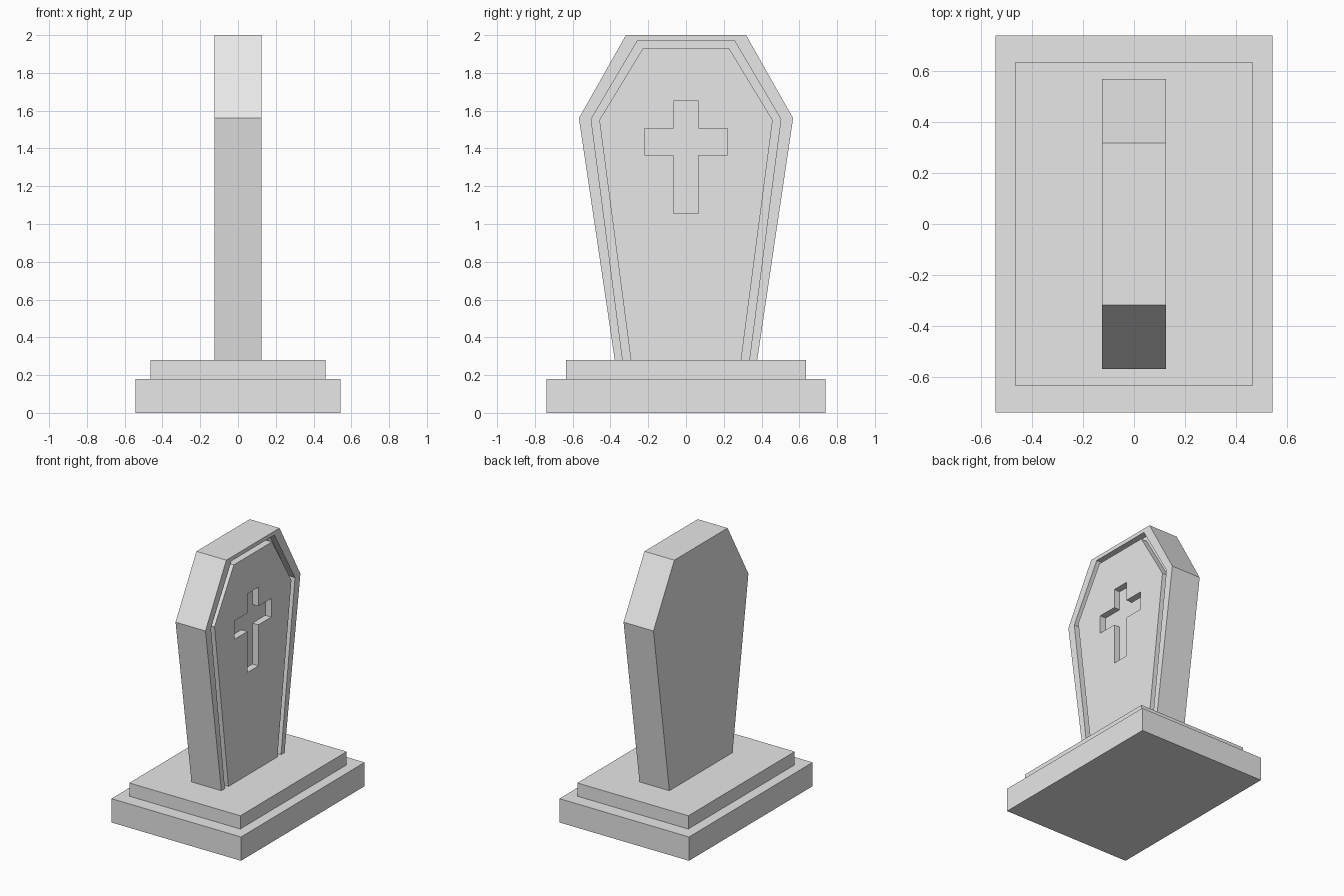
import bpy
import bmesh

cube = bpy.data.objects.get("Cube")
if cube:
    bpy.data.objects.remove(cube, do_unlink=True)

stone = bpy.data.materials.new("grey_stone")
stone.use_nodes = True
stone.diffuse_color = (0.8, 0.8, 0.8, 1)
stone.node_tree.nodes["Principled BSDF"].inputs["Base Color"].default_value = (0.8, 0.8, 0.8, 1)


def prism(name, outline, x0, x1):
    """Extrude a (y, z) outline along x."""
    bm = bmesh.new()
    face = bm.faces.new([bm.verts.new((x0, y, z)) for y, z in outline])
    ext = bmesh.ops.extrude_face_region(bm, geom=[face])
    verts = [v for v in ext["geom"] if isinstance(v, bmesh.types.BMVert)]
    bmesh.ops.translate(bm, verts=verts, vec=(x1 - x0, 0, 0))
    bmesh.ops.recalc_face_normals(bm, faces=bm.faces)
    mesh = bpy.data.meshes.new(name)
    bm.to_mesh(mesh)
    bm.free()
    mesh.materials.append(stone)
    obj = bpy.data.objects.new(name, mesh)
    bpy.context.collection.objects.link(obj)
    return obj


def mirrored(half):
    """Close a right-hand half outline with its mirror image."""
    return half + [(-y, z) for y, z in reversed(half)]


def carve(target, cutter):
    """Cut one solid out of another and discard the cutter."""
    cutter.hide_render = True
    mod = target.modifiers.new("carve", "BOOLEAN")
    mod.operation = "DIFFERENCE"
    mod.solver = "EXACT"
    mod.object = cutter
    bpy.context.view_layer.objects.active = target
    bpy.ops.object.modifier_apply(modifier=mod.name)
    bpy.data.objects.remove(cutter, do_unlink=True)


# Stepped plinth
for name, half_x, half_y, z0, z1 in (("base_step", 0.542, 0.738, 0, 0.18),
                                     ("upper_step", 0.464, 0.635, 0.18, 0.28)):
    prism(name, mirrored([(half_y, z0), (half_y, z1)]), -half_x, half_x)

# Coffin-shaped slab
FACE, DEPTH = 0.125, 0.05
slab = prism("coffin_slab", mirrored([(0.377, 0.28), (0.567, 1.56), (0.318, 2.0)]), -FACE, FACE)

# Border groove, open at the foot
outer = [(0.322, 0.18), (0.502, 1.555), (0.257, 1.97)]
inner = [(0.279, 0.18), (0.459, 1.55), (0.228, 1.93)]
groove = mirrored(outer) + list(reversed(mirrored(inner)))
carve(slab, prism("groove_cutter", groove, FACE - DEPTH, FACE + 0.1))

# Recessed cross
cross = mirrored([(0.066, 1.055), (0.066, 1.365), (0.219, 1.365),
                  (0.219, 1.505), (0.066, 1.505), (0.066, 1.65)])
carve(slab, prism("cross_cutter", cross, FACE - DEPTH, FACE + 0.1))
